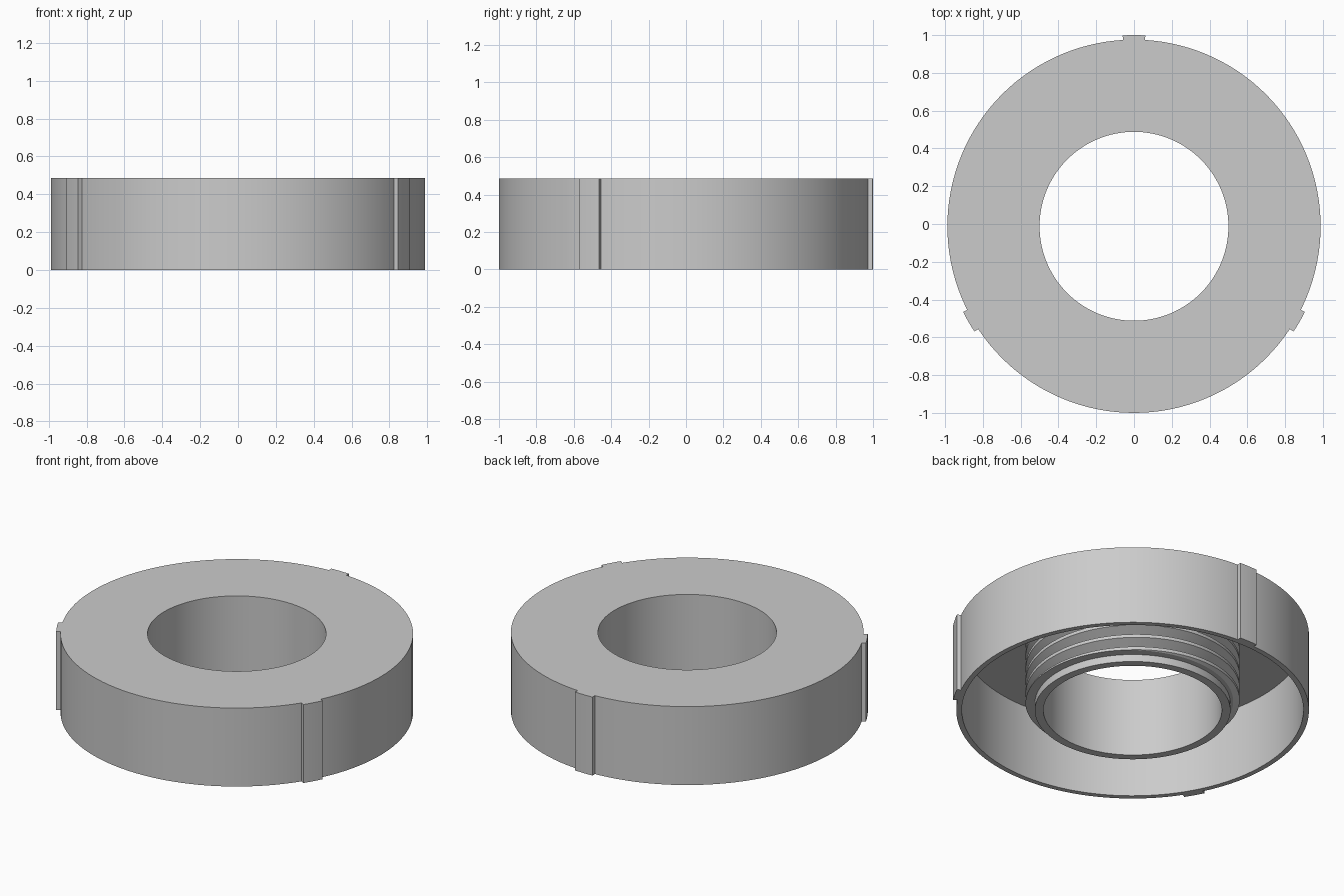
import bpy, bmesh
from math import cos, sin, pi, radians

old = bpy.data.objects.get("Cube")
if old:
    bpy.data.objects.remove(old, do_unlink=True)

SEG = 128
CENTRE_Y = -0.012
HEIGHT = 0.485
CEILING = 0.455
BORE, TUBE, CREST = 0.5, 0.548, 0.6
WALL_IN, WALL_OUT, TAB_OUT = 0.957, 0.988, 1.012

grey = bpy.data.materials.new("plain_grey")
grey.use_nodes = True
colour = (0.6, 0.6, 0.6, 1)
grey.diffuse_color = colour
grey.node_tree.nodes["Principled BSDF"].inputs["Base Color"].default_value = colour


def polar(r, angle, z):
    return (r * cos(angle), r * sin(angle), z)


def finish(name, bm, smooth_angle=25):
    mesh = bpy.data.meshes.new(name)
    bm.to_mesh(mesh)
    bm.free()
    obj = bpy.data.objects.new(name, mesh)
    obj.location.y = CENTRE_Y
    mesh.materials.append(grey)
    bpy.context.collection.objects.link(obj)
    bpy.ops.object.select_all(action='DESELECT')
    obj.select_set(True)
    bpy.context.view_layer.objects.active = obj
    bpy.ops.object.shade_smooth_by_angle(angle=radians(smooth_angle))
    return obj


# Cap body: top plate, thin outer wall and inner tube as one lathed profile
profile = [(BORE, 0), (TUBE, 0), (TUBE, CEILING), (WALL_IN, CEILING),
           (WALL_IN, 0), (WALL_OUT, 0), (WALL_OUT, HEIGHT), (BORE, HEIGHT)]
bm = bmesh.new()
rings = [[bm.verts.new(polar(r, 2 * pi * i / SEG, z)) for r, z in profile]
         for i in range(SEG)]
for i in range(SEG):
    a, b = rings[i], rings[(i + 1) % SEG]
    for j in range(len(profile)):
        k = (j + 1) % len(profile)
        bm.faces.new((a[j], b[j], b[k], a[k]))
bmesh.ops.recalc_face_normals(bm, faces=bm.faces)
finish("cap_body", bm)


# Three raised grip tabs around the outer wall
def grip_tab(name, middle):
    half, steps = radians(3.4), 6
    angles = [middle - half + 2 * half * i / steps for i in range(steps + 1)]
    outline = [polar(TAB_OUT, a, 0) for a in angles]
    outline += [polar(WALL_OUT - 0.008, a, 0) for a in reversed(angles)]
    bm = bmesh.new()
    base = bm.faces.new([bm.verts.new(p) for p in outline])
    top = bmesh.ops.extrude_face_region(bm, geom=[base], use_keep_orig=True)
    for v in top["geom"]:
        if isinstance(v, bmesh.types.BMVert):
            v.co.z = HEIGHT
    bmesh.ops.recalc_face_normals(bm, faces=bm.faces)
    finish(name, bm)


for name, degrees in (("back_tab", 90), ("left_tab", -30), ("right_tab", 210)):
    grip_tab(name, radians(degrees))

# Screw thread on the inner tube: a helical ridge trimmed flat at both ends
PITCH, FLANK, START, TURNS = 0.08, 0.03, 0.045, 8
section = [(TUBE, 0), (CREST, FLANK), (CREST, PITCH - FLANK), (TUBE, PITCH)]
bm = bmesh.new()
columns = []
for i in range(SEG * TURNS + 1):
    rise = START - 1.5 * PITCH + PITCH * i / SEG
    columns.append([bm.verts.new(polar(r, 2 * pi * i / SEG, rise + z))
                    for r, z in section])
for a, b in zip(columns, columns[1:]):
    for j in range(3):
        bm.faces.new((a[j], b[j], b[j + 1], a[j + 1]))
bmesh.ops.remove_doubles(bm, verts=bm.verts, dist=0.0001)


def trim(z, direction):
    geom = bm.verts[:] + bm.edges[:] + bm.faces[:]
    return bmesh.ops.bisect_plane(bm, geom=geom, plane_co=(0, 0, z),
                                  plane_no=(0, 0, direction), clear_outer=True)


trim(CEILING, 1)
cut = trim(START, -1)["geom_cut"]

# Flat underside closing the lower end of the thread
edges = [e for e in cut if isinstance(e, bmesh.types.BMEdge)]
ring = bmesh.ops.extrude_edge_only(bm, edges=edges)["geom"]
for v in ring:
    if isinstance(v, bmesh.types.BMVert):
        v.co.xy = v.co.xy.normalized() * (TUBE - 0.002)
bm.normal_update()
for f in ring:
    if isinstance(f, bmesh.types.BMFace) and f.normal.z > 0:
        f.normal_flip()
finish("tube_thread", bm)
